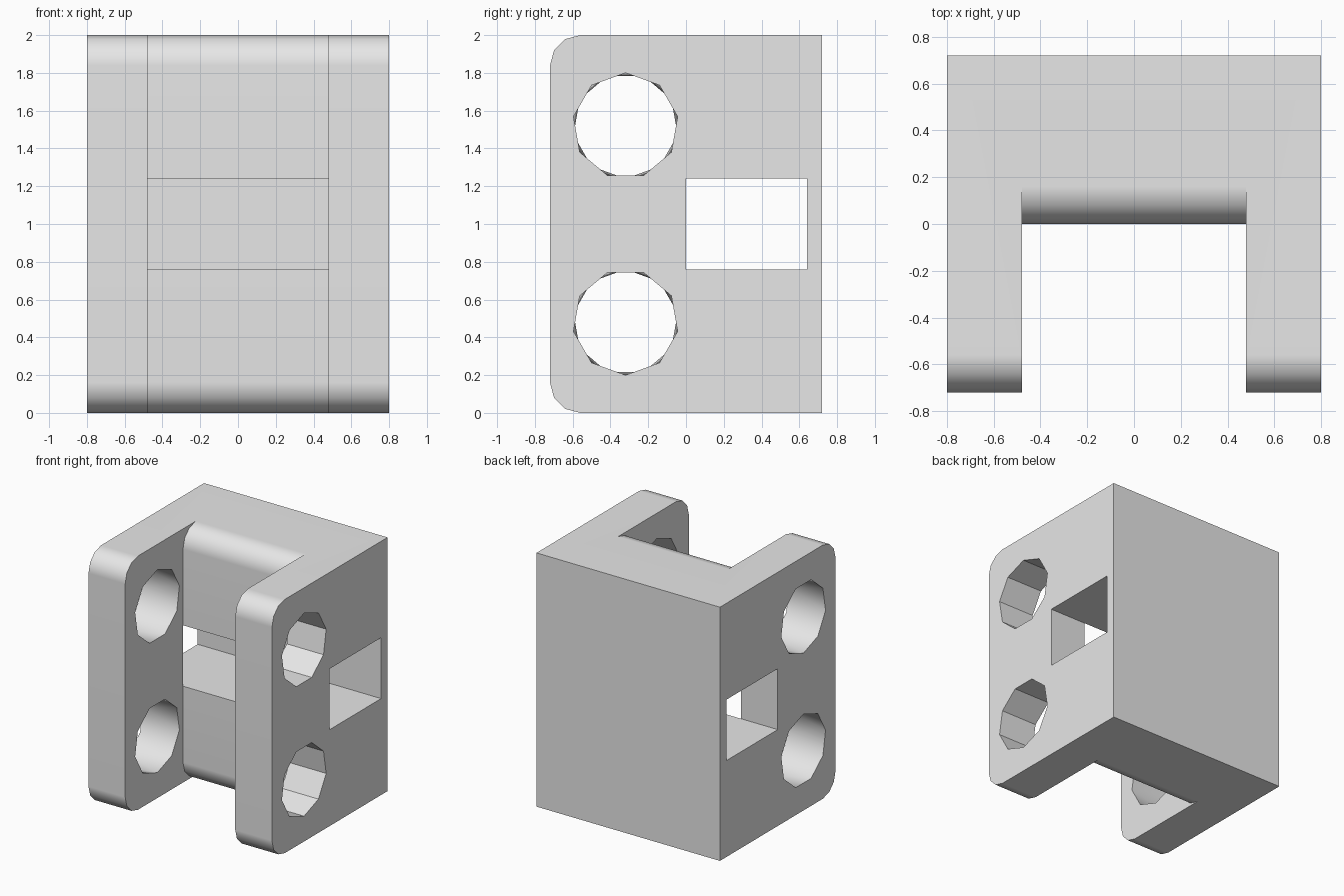
import bpy
import bmesh
from math import radians, sin, cos

cube = bpy.data.objects.get("Cube")
if cube:
    bpy.data.objects.remove(cube)

OUT, INN = 0.8, 0.48            # outer and inner x of the cheeks
FRONT, BACK, TOP = -0.72, 0.72, 2.0
R = 0.16                        # corner rounding
SLOT_Y, SLOT_LO, SLOT_HI = 0.64, 0.76, 1.24
SIDES = 9

bm = bmesh.new()


def face(points):
    return bm.faces.new([bm.verts.new(p) for p in points])


def at_x(x, loop):
    return [(x, y, z) for y, z in loop]


def rounded_front(y):
    """Edge profile from bottom to top with both corners rounded."""
    low = [(y + R - R * sin(radians(a)), R - R * cos(radians(a))) for a in (0, 30, 60, 90)]
    return low + [(p, TOP - q) for p, q in reversed(low)]


def ring(z, start):
    step = 360 / SIDES
    return [(-0.32 + 0.28 * cos(radians(start + step * k)),
             z + 0.28 * sin(radians(start + step * k))) for k in range(SIDES)]


def cap(x, loops):
    """Flat side face with holes."""
    edges = []
    for loop in loops:
        vs = [bm.verts.new(p) for p in at_x(x, loop)]
        edges += [bm.edges.new((v, vs[(i + 1) % len(vs)])) for i, v in enumerate(vs)]
    bmesh.ops.triangle_fill(bm, edges=edges, use_beauty=True, normal=(1, 0, 0))


def strip(x0, x1, path):
    for (a, b), (c, d) in zip(path, path[1:]):
        face([(x0, a, b), (x1, a, b), (x1, c, d), (x0, c, d)])


cheek = rounded_front(FRONT)
bridge = rounded_front(0)
slot = [(0, SLOT_LO), (SLOT_Y, SLOT_LO), (SLOT_Y, SLOT_HI), (0, SLOT_HI)]
holes = [(1.52, 90), (0.48, -90)]   # height and direction of one corner

# Cheeks: side faces, rounded front edges, slot ends and round holes
for s in (1, -1):
    turn = 0 if s > 0 else 180      # holes twist through one cheek
    inner = [ring(z, a) for z, a in holes]
    outer = [ring(z, a + turn) for z, a in holes]
    cap(s * OUT, [cheek + [(BACK, TOP), (BACK, 0)], slot] + outer)
    cap(s * INN, [cheek + bridge[4:][::-1] + slot[::-3] + bridge[:4][::-1]] + inner)
    strip(s * INN, s * OUT, cheek)
    strip(s * INN, s * OUT, [slot[0], slot[3]])
    for z, a in holes:
        near = at_x(s * INN, ring(z, a))
        far = at_x(s * OUT, ring(z, a if s > 0 else a + 180 / SIDES))
        for k in range(SIDES):
            n = (k + 1) % SIDES
            if s > 0:
                face([near[k], near[n], far[n], far[k]])
            else:
                face([near[k], near[n], far[k]])
                face([far[k], near[n], far[n]])

# Bridge front, open in the middle where the slot comes through
strip(-INN, INN, bridge[:4] + [slot[0]])
strip(-INN, INN, [slot[3]] + bridge[4:])

# Top and bottom U shapes, back, and slot walls
y = FRONT + R
u_half = [(OUT, BACK), (OUT, y), (INN, y), (INN, R)]
u_shape = u_half + [(-a, b) for a, b in reversed(u_half)]
for z in (0, TOP):
    face([(a, b, z) for a, b in u_shape])
strip(-OUT, OUT, [(BACK, 0), (BACK, TOP)])
strip(-OUT, OUT, [slot[1], slot[2]])
for z in (SLOT_LO, SLOT_HI):
    face([(-OUT, 0, z), (-INN, 0, z), (INN, 0, z), (OUT, 0, z),
          (OUT, SLOT_Y, z), (-OUT, SLOT_Y, z)])

bmesh.ops.remove_doubles(bm, verts=bm.verts, dist=0.0005)
bmesh.ops.recalc_face_normals(bm, faces=bm.faces)

mesh = bpy.data.meshes.new("clevis_bracket")
bm.to_mesh(mesh)
bm.free()
bracket = bpy.data.objects.new("clevis_bracket", mesh)
bpy.context.collection.objects.link(bracket)

# Plain grey material
grey = bpy.data.materials.new("plain_grey")
grey.use_nodes = True
grey.diffuse_color = (0.8, 0.8, 0.8, 1)
grey.node_tree.nodes["Principled BSDF"].inputs["Base Color"].default_value = (0.8, 0.8, 0.8, 1)
mesh.materials.append(grey)

# Smooth rounded corners, crisp edges elsewhere
bpy.ops.object.select_all(action="DESELECT")
bracket.select_set(True)
bpy.context.view_layer.objects.active = bracket
bpy.ops.object.shade_smooth_by_angle(angle=radians(35))
weighted = bracket.modifiers.new("weighted_normals", "WEIGHTED_NORMAL")
weighted.keep_sharp = True
